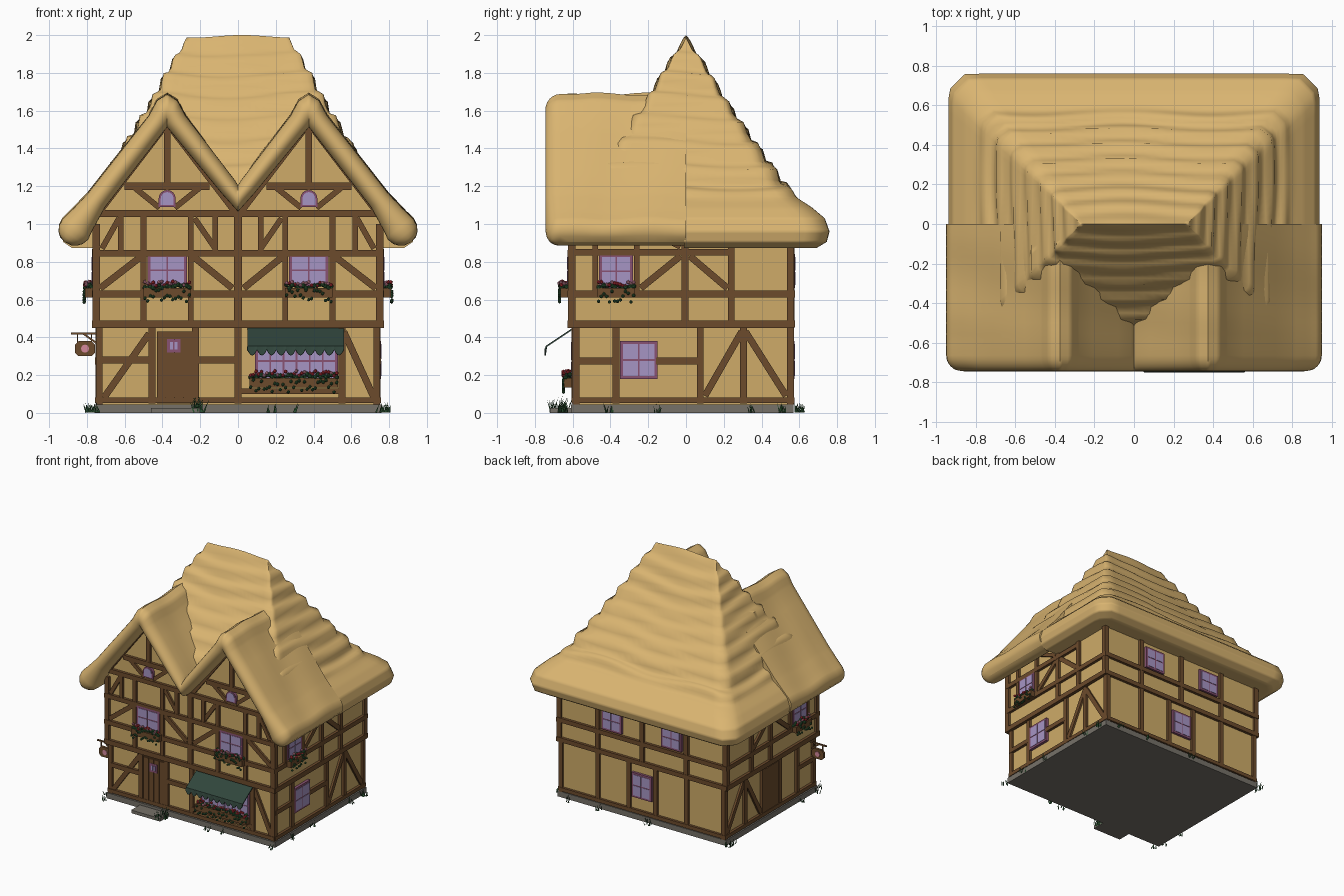
import bpy, bmesh, math, random
from mathutils import Vector, Matrix

if "Cube" in bpy.data.objects:
    bpy.data.objects.remove(bpy.data.objects["Cube"])
random.seed(4)

COL = dict(thatch=(.70, .46, .165), plaster=(.62, .41, .14), timber=(.15, .07, .025), stone=(.18, .165, .14),
           glass=(.38, .30, .55), window_frame=(.25, .085, .17), leaf=(.025, .085, .03), awning_green=(.03, .06, .045),
           red=(.50, .03, .04), pink=(.66, .25, .33))
MAT = {}
for k, c in COL.items():
    MAT[k] = bpy.data.materials.new(k)
    MAT[k].diffuse_color = (*c, 1)
parts = {}

def part(name, mat):
    if name not in parts:
        parts[name] = (bmesh.new(), mat)
    return parts[name][0]

# Wall frames: u along the wall, v up, d outward
def F(o): return lambda u, v, d: (u, o - d, v)
def B(o): return lambda u, v, d: (u, o + d, v)
def R(o): return lambda u, v, d: (o + d, u, v)
def L(o): return lambda u, v, d: (-o - d, u, v)

def prism(name, mat, wall, poly, d0, d1):
    bm = part(name, mat)
    a = [bm.verts.new(wall(u, v, d0)) for u, v in poly]
    b = [bm.verts.new(wall(u, v, d1)) for u, v in poly]
    bm.faces.new(a)
    bm.faces.new(b[::-1])
    for i in range(len(a)):
        j = (i + 1) % len(a)
        bm.faces.new((a[i], a[j], b[j], b[i]))

def slab(name, mat, wall, u0, v0, u1, v1, d0=0, d1=.02):
    prism(name, mat, wall, [(u0, v0), (u1, v0), (u1, v1), (u0, v1)], d0, d1)

def brace(wall, x0, z0, x1, z1, w=.036, d=.016):
    p, q = Vector((x0, z0)), Vector((x1, z1))
    t = (q - p).normalized() * w / 2
    n = Vector((-t.y, t.x))
    prism("timber_frame", "timber", wall, [p - n, q - n, q + n, p + n], -.005, d)

def post(wall, us, v0, v1, w=.036):
    for u in us:
        slab("timber_frame", "timber", wall, u - w / 2, v0, u + w / 2, v1, -.005, .02)

def rail(wall, vs, u0, u1, w=.036):
    for v in vs:
        slab("timber_frame", "timber", wall, u0, v - w / 2, u1, v + w / 2, -.005, .022)

def window(wall, u0, v0, u1, v1, nx=2, ny=2):
    slab("window_frames", "window_frame", wall, u0, v0, u1, v1, 0, .022)
    b, g = .016, .009
    w, h = (u1 - u0 - 2 * b + g) / nx, (v1 - v0 - 2 * b + g) / ny
    for i in range(nx):
        for j in range(ny):
            u, v = u0 + b + i * w, v0 + b + j * h
            slab("window_panes", "glass", wall, u, v, u + w - g, v + h - g, .015, .025)

def blob(name, mat, co, r):
    bmesh.ops.create_icosphere(part(name, mat), subdivisions=1, radius=r, matrix=Matrix.Translation(co))

def flower_box(wall, u0, u1, v):
    slab("flower_boxes", "timber", wall, u0, v, u1, v + .05, .01, .06)
    n = int((u1 - u0) / .014)
    for i in range(n):
        u = u0 + (u1 - u0) * (i + .5) / n
        blob("box_leaves", "leaf", wall(u, v + .05 + random.uniform(0, .02), random.uniform(.02, .06)), .014)
        blob("box_leaves", "leaf", wall(u, v + random.uniform(-.025, .04), .064), .010)
        c = random.choice(("red", "pink"))
        blob(c + "_flowers", c, wall(u, v + .066 + random.uniform(-.005, .02), random.uniform(.03, .066)), .011)

# Wall bodies and foundation
fl = F(0)
slab("foundation", "stone", fl, -.76, 0, .76, .045, -.57, .61)
slab("ground_floor", "plaster", fl, -.735, .04, .735, .47, -.555, .585)
slab("upper_floor", "plaster", fl, -.75, .46, .75, 1.07, -.555, .605)
slab("door_step", "stone", fl, -.46, 0, -.2, .025, .6, .72)
F1, F2, B1, B2 = F(-.585), F(-.605), B(.553), B(.555)
for s in (-1, 1):
    prism("gable_walls", "plaster", F2, [(s * .76, 1.05), (s * .375, 1.56), (0, 1.05)], -.05, 0)

# Corner posts
for x in (-1, 1):
    for y0, y1 in ((-.602, -.565), (.535, .572)):
        slab("timber_frame", "timber", fl, x * .717, .045, x * .753, .46, -y1, -y0)
    for y0, y1 in ((-.625, -.585), (.535, .572)):
        slab("timber_frame", "timber", fl, x * .73, .46, x * .77, 1.0, -y1, -y0)

# Front, ground floor
rail(F1, [.067], -.75, .75, .03)
rail(F2, [.47], -.77, .77, .04)
post(F1, [-.455, -.225, 0, .55], .05, .46)
rail(F1, [.28], -.22, 0)
rail(F1, [.28], -.73, -.46)
rail(F1, [.115], 0, .55, .03)
brace(F1, -.71, .08, -.47, .42)
brace(F1, .56, .43, .72, .08)
slab("front_door", "timber", F1, -.43, .05, -.24, .43, 0, .014)
for i in range(4):
    slab("front_door", "timber", F1, -.428 + i * .047, .06, -.385 + i * .047, .425, 0, .02)
window(F1, -.375, .32, -.305, .39, 2, 1)
window(F1, .09, .17, .53, .38, 6, 2)
flower_box(F1, .06, .53, .135)

# Front, upper floor and gables
rail(F2, [.63, .845, 1.055], -.77, .77)
post(F2, [0], .48, 1.06, .04)
for s in (-1, 1):
    post(F2, [s * .5, s * .25], .48, 1.05, .03)
    post(F2, [s * .62], .86, 1.05, .03)
    brace(F2, s * .73, .66, s * .51, .83)
    brace(F2, s * .24, .83, s * .03, .66)
    brace(F2, s * .72, .87, s * .63, 1.03, .03)
    brace(F2, s * .23, 1.03, s * .12, .87, .03)
    post(F2, [s * .12], .86, 1.05, .03)
    window(F2, s * .375 - .105, .67, s * .375 + .105, .84)
    flower_box(F2, s * .375 - .125, s * .375 + .125, .61)
    rail(F2, [1.2], s * .375 - .225, s * .375 + .225, .038)
    post(F2, [s * .375], 1.2, 1.53)
    for t in (-1, 1):
        brace(F2, s * .375 + t * .17, 1.19, s * .375 + t * .04, 1.085, .03)
        brace(F2, s * .375 + t * .36, 1.06, s * .375, 1.53, .03)
    for nm, mt, r, d in (("window_frames", "window_frame", .045, .022), ("window_panes", "glass", .034, .026)):
        arch = [(s * .375 + r * math.cos(a * math.pi / 8), 1.135 + r * math.sin(a * math.pi / 8)) for a in range(9)]
        prism(nm, mt, F2, arch + [(s * .375 - r, 1.135 - r), (s * .375 + r, 1.135 - r)], 0, d)

# Both sides
for W in (R, L):
    w1, w2 = W(.735), W(.75)
    rail(w1, [.067], -.6, .57, .03)
    rail(w2, [.47], -.62, .57, .04)
    post(w1, [-.37, .075], .05, .46)
    post(w1, [.305], .05, .46)
    brace(w1, .1, .09, .295, .43)
    brace(w1, .315, .43, .53, .09)
    rail(w1, [.275], -.59, -.37)
    rail(w2, [.63], -.61, .56)
    rail(w2, [.85], -.61, .23)
    post(w2, [-.48, -.26], .63, 1.0, .03)
    post(w2, [-.005, .24], .48, 1.0)
    brace(w2, -.24, .66, -.03, .83)
    brace(w2, .02, .83, .22, .66)
    brace(w2, -.24, .98, -.03, .88, .03)
    window(w2, -.46, .66, -.28, .84)
    flower_box(w2, -.47, -.27, .61)
rail(R(.735), [.275], -.16, .07)
window(R(.735), -.35, .18, -.15, .38)
slab("side_door", "timber", L(.735), -.12, .05, .06, .43, 0, .018)
post(L(.735), [-.14], .05, .46)

# Back
rail(B1, [.067], -.75, .75, .03)
rail(B2, [.47, .63], -.77, .77)
post(B2, [-.4, 0, .4], .48, 1.0)
post(B1, [-.4, -.12, .12, .4], .05, .46)
for x in (-.27, .27):
    window(B2, x - .09, .66, x + .09, .84)
window(B1, -.09, .18, .09, .38)

# Awning with scalloped edge
bm = part("awning", "awning_green")
rows = []
for i in range(61):
    u = .05 + .51 * i / 60
    drop = .03 * abs(math.sin(i / 60 * 10 * math.pi))
    rows.append([bm.verts.new(p) for p in ((u, -.6, .45), (u, -.742, .355), (u, -.75, .335 - drop))])
for a, b in zip(rows, rows[1:]):
    for k in (0, 1):
        bm.faces.new((a[k], a[k + 1], b[k + 1], b[k]))

# Hanging sign
S = F(-.55)
slab("sign_bracket", "timber", S, -.885, .415, -.74, .425, -.006, .006)
brace(S, -.82, .42, -.75, .37, .01, .006)
for u in (-.85, -.775):
    slab("sign_bracket", "timber", S, u - .003, .37, u + .003, .42, -.003, .003)
prism("sign_board", "timber", S, [(-.845, .3), (-.775, .3), (-.757, .318), (-.757, .36), (-.775, .38),
                                  (-.845, .38), (-.863, .36), (-.863, .318)], -.01, .01)
prism("sign_flower", "pink", S, [(-.81 + .022 * math.cos(a), .34 + .022 * math.sin(a))
                                 for a in [i * math.pi / 4 for i in range(8)]], -.014, .014)

# Grass tufts round the base
tufts = [(random.choice((-.78, .78)), random.uniform(-.6, .58)) for _ in range(10)]
tufts += [(random.uniform(-.76, .76), y) for y in (-.65, -.65, -.64, -.66, -.64, .6, .6, .61)]
tufts += [(-.2, -.66)] * 3 + [(-.22, -.7)] * 2
for x, y in tufts:
    for _ in range(6):
        h = random.uniform(.025, .06) * (1.6 if -.23 < x < -.19 else 1)
        m = Matrix.Translation((x + random.uniform(-.025, .025), y + random.uniform(-.02, .02), 0)) \
            @ Matrix.Rotation(random.uniform(-.4, .4), 4, 'X') @ Matrix.Rotation(random.uniform(-.4, .4), 4, 'Y')
        bmesh.ops.create_cone(part("grass_tufts", "leaf"), segments=3, radius1=.005, radius2=0, depth=h,
                              matrix=m @ Matrix.Translation((0, 0, h / 2 + .003)))

def skin(bm, rings, closed=True):
    rings = [[bm.verts.new(p) for p in r] for r in rings]
    n = len(rings[0])
    for a, b in zip(rings, rings[1:]):
        for i in range(n):
            j = (i + 1) % n
            bm.faces.new((a[i], a[j], b[j], b[i]))
    return rings

def subdivide(keys, n):
    out = [tuple(a + (b - a) * i / n for a, b in zip(p, q)) for p, q in zip(keys, keys[1:]) for i in range(n)]
    return out + [keys[-1]]

# Main hipped thatch: rings from ridge down, round the eave and under
prof = [(0, 1.99), (.1, 1.84), (.2, 1.67), (.35, 1.45), (.5, 1.24), (.58, 1.145), (.67, 1.085), (.735, 1.03),
        (.76, .96), (.745, .905), (.69, .872), (.5, .885)]
N, rings = 24, []
for y, z in subdivide(prof, 6):
    a, b, r = .27 + .88 * y, y, .11 * y
    front = -.58 if z > 1.14 and y < .6 else -.01
    sq = [(-a + 2 * a * i / N, -b) for i in range(N)] + [(a, -b + 2 * b * i / N) for i in range(N)]
    ring = []
    for px, py in sq + [(-u, -v) for u, v in sq]:
        e = max(0, abs(px) - (a - r) + abs(py) - (b - r) - r) / 2
        px, py = px - math.copysign(e, px), py - math.copysign(e, py)
        wob = math.sin(2 * math.pi * z / .115 + 1.1 * math.sin(7 * px + 2) + .9 * math.sin(6 * py))
        amp = .016 * min(1, max(0, (z - 1.12) / .1)) * min(1, .4 + y * 5)
        ring.append((px * (1 + amp * wob), max(py * (1 + amp * wob), front),
                     z + amp * wob + .01 * max(0, z - 1.7) * math.cos(12 * px) * 3))
    rings.append(ring)
bm = part("main_thatch", "thatch")
last = skin(bm, rings)[-1]
bm.faces.new(last)
bmesh.ops.remove_doubles(bm, verts=bm.verts, dist=.0005)

# Twin gable thatch: W-shaped band with a rolled front (x, z, half-thickness x, z, roundness)
half = [(0, 1.135, 0, .07, 1), (.05, 1.195, -.036, .034, 1), (.32, 1.535, -.043, .038, 1), (.35, 1.585, -.03, .068, 1),
        (.375, 1.603, 0, .085, 1), (.4, 1.585, .03, .068, 1), (.43, 1.535, .043, .038, 1), (.75, 1.125, .046, .037, 1),
        (.83, 1.015, .06, .048, 1), (.862, .97, .068, .054, 1)]
half = subdivide(half, 4)
for t in (.4, .7, .9, 1):
    c = math.sqrt(1 - t * t)
    half.append((.862 + .056 * t, .97 - .066 * t, .068 * c, .054 * c, c))
path = [(-x, z, -hx, hz, k) for x, z, hx, hz, k in half[:0:-1]] + half
rings = []
for x, z, hx, hz, k in path:
    ring = [(x - hx, 0, z - hz)]
    for i in range(13):
        a = math.pi * (i / 12 - .5)
        ring.append((x + hx * math.sin(a), -.665 - .08 * math.cos(a) * (.3 + .7 * k), z + hz * math.sin(a)))
    for i in range(1, 13):
        y = -.665 * (1 - i / 12)
        rip = .008 * math.sin(y * 14 + x * 5) * k * min(1, i / 3)
        ring.append((x + hx, y, z + hz + rip))
    rings.append(ring)
bm = part("gable_thatch", "thatch")
skin(bm, rings)
bmesh.ops.remove_doubles(bm, verts=bm.verts, dist=.0003)

# Turn every collected part into an object
for name, (bm, mat) in parts.items():
    bmesh.ops.recalc_face_normals(bm, faces=bm.faces)
    me = bpy.data.meshes.new(name)
    bm.to_mesh(me)
    bm.free()
    me.materials.append(MAT[mat])
    ob = bpy.data.objects.new(name, me)
    bpy.context.collection.objects.link(ob)
    if mat == "thatch":
        me.polygons.foreach_set("use_smooth", [True] * len(me.polygons))
        me.set_sharp_from_angle(angle=math.radians(60))
    if name == "awning":
        sol = ob.modifiers.new("thickness", 'SOLIDIFY')
        sol.thickness = .008

for m in bpy.data.materials:
    if m.users and not m.is_grease_pencil:
        m.use_nodes = True
        m.node_tree.nodes["Principled BSDF"].inputs["Base Color"].default_value = m.diffuse_color
